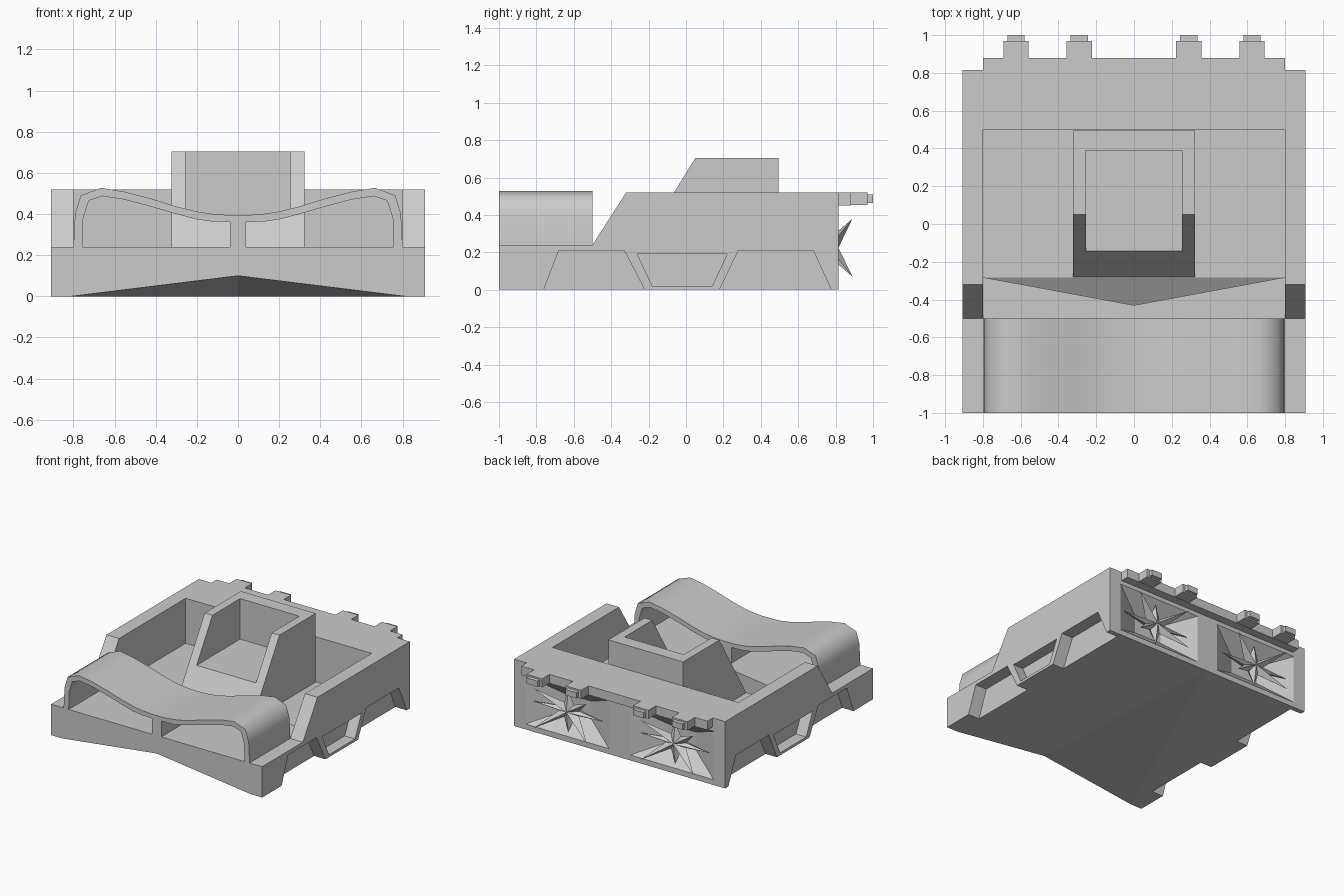
import bpy, bmesh, math

if "Cube" in bpy.data.objects:
    bpy.data.objects.remove(bpy.data.objects["Cube"])


def make(name, bm):
    bmesh.ops.recalc_face_normals(bm, faces=bm.faces[:])
    me = bpy.data.meshes.new(name)
    bm.to_mesh(me)
    bm.free()
    ob = bpy.data.objects.new(name, me)
    bpy.context.collection.objects.link(ob)
    return ob


def prism(name, pts, axis, lo, hi):
    """Extrude a 2D outline along x (pts are y,z) or y (pts are x,z)."""
    bm = bmesh.new()

    def at(p, d):
        return (d, p[0], p[1]) if axis == 'x' else (p[0], d, p[1])
    a = [bm.verts.new(at(p, lo)) for p in pts]
    b = [bm.verts.new(at(p, hi)) for p in pts]
    n = len(pts)
    bm.faces.new(a)
    bm.faces.new(b[::-1])
    for i in range(n):
        bm.faces.new((a[i], a[(i + 1) % n], b[(i + 1) % n], b[i]))
    return make(name, bm)


def box(name, x0, x1, y0, y1, z0, z1):
    return prism(name, [(y0, z0), (y1, z0), (y1, z1), (y0, z1)], 'x', x0, x1)


def hull(name, pts):
    bm = bmesh.new()
    for p in pts:
        bm.verts.new(p)
    bmesh.ops.convex_hull(bm, input=bm.verts[:])
    return make(name, bm)


def cut(ob, cutter):
    m = ob.modifiers.new("cut", 'BOOLEAN')
    m.operation = 'DIFFERENCE'
    m.solver = 'EXACT'
    m.object = cutter
    bpy.context.view_layer.objects.active = ob
    bpy.ops.object.modifier_apply(modifier=m.name)
    bpy.data.objects.remove(cutter, do_unlink=True)


def smooth(ob, deg):
    bpy.ops.object.select_all(action='DESELECT')
    ob.select_set(True)
    bpy.context.view_layer.objects.active = ob
    bpy.ops.object.shade_smooth_by_angle(angle=math.radians(deg))


# Hull body from its side profile
body = prism("body", [(-1, 0), (-1, .24), (-.5, .24), (-.32, .52),
                      (.815, .52), (.815, 0)], 'x', -.908, .908)

# Open front deck and sunken cockpit floor in one stepped cut
cut(body, prism("deck_cut", [(-1.1, .2395), (-.283, .2395), (-.283, .17), (.5, .17),
                             (.5, .8), (-1.1, .8)], 'x', -.8, .8))
# V-shaped gap between deck and floor, falling forwards
cut(body, hull("gap_cut", [(-.799, -.282, .17), (.799, -.282, .17),
                           (-.799, -.282, .3), (.799, -.282, .3),
                           (0, -.43, .075), (0, -.43, .3)]))
# Shallow wedge under the nose
cut(body, hull("nose_cut", [(-.82, -1.002, -.001), (.82, -1.002, -.001),
                            (0, -1.002, .1), (0, .8, -.001)]))

# Side notches and recessed hatch between them
notches = [[(-.78, -.05), (-.68, .21), (-.33, .21), (-.195, -.05)],
           [(.155, -.05), (.28, .21), (.68, .21), (.80, -.05)]]
hatch = [(-.18, .02), (-.26, .19), (.22, .19), (.14, .02)]
for s in (-1, 1):
    for outline in notches:
        cut(body, prism("notch_cut", outline, 'x', *sorted((s * .81, s * 1.0))))
    cut(body, prism("hatch_cut", hatch, 'x', *sorted((s * .82, s * 1.0))))

# Rear engine recesses, each a funnel closing towards its centre
for s in (-1, 1):
    outer = [(s * .45 + a * .363, .817, .23 + b * .19) for a in (-1, 1) for b in (-1, 1)]
    inner = [(s * .45 + a * .12, .69, .23 + b * .07) for a in (-1, 1) for b in (-1, 1)]
    cut(body, hull("engine_cut", outer + inner))

# Star-shaped engine fins: four long tips flaring out, four low ones meeting the walls
for s, side in ((-1, "left"), (1, "right")):
    cx, cz = s * .46, .225
    bm = bmesh.new()
    ring = []
    diag = math.atan2(.155, .23)
    angles = [0, diag, math.pi / 2, math.pi - diag]
    angles += [a + math.pi for a in angles]
    for i, a in enumerate(angles):
        if i % 2:
            r, y = .277, .89
        else:
            r, y = (.3 if i % 4 == 0 else .16), .79
        ring.append(bm.verts.new((cx + r * math.cos(a), y, cz + r * math.sin(a))))
        nxt = angles[i + 1] if i < 7 else 2 * math.pi
        m = (a + nxt) / 2
        ring.append(bm.verts.new((cx + .09 * math.cos(m), .78, cz + .065 * math.sin(m))))
    front = bm.verts.new((cx, .815, cz))
    back = bm.verts.new((cx, .71, cz))
    for i in range(16):
        j = (i + 1) % 16
        bm.faces.new((front, ring[i], ring[j]))
        bm.faces.new((back, ring[j], ring[i]))
    smooth(make("engine_fins_" + side, bm), 30)

# Central cabin with sloped front and open interior
cabin = prism("cabin", [(-.283, .165), (.05, .705), (.495, .705), (.495, .165)],
              'x', -.322, .322)
cut(cabin, box("cabin_cut", -.255, .255, -.6, .39, .39, .9))

# Wavy front canopy with two arched openings and a middle post
outer = [(.05, .395), (.12, .4), (.2, .412), (.3, .437), (.42, .474), (.55, .508),
         (.665, .527), (.765, .49), (.792, .4), (.8, .237)]
inner = [(.757, .237), (.752, .38), (.725, .465), (.66, .487), (.55, .47), (.42, .435),
         (.3, .4), (.2, .374), (.13, .364), (.04, .362), (.04, .237)]
right = outer + inner
canopy = prism("front_canopy", right + [(-x, z) for x, z in reversed(right)],
               'y', -1, -.5)
smooth(canopy, 65)

# Rear ledge with four stepped nozzles
box("rear_ledge", -.8, .8, .81, .88, .45, .52)
for s in (-1, 1):
    for x in (.29, .625):
        box("nozzle", s * x - .067, s * x + .067, .87, .97, .453, .52)
        box("nozzle_tip", s * x - .046, s * x + .046, .96, 1.0, .463, .508)
